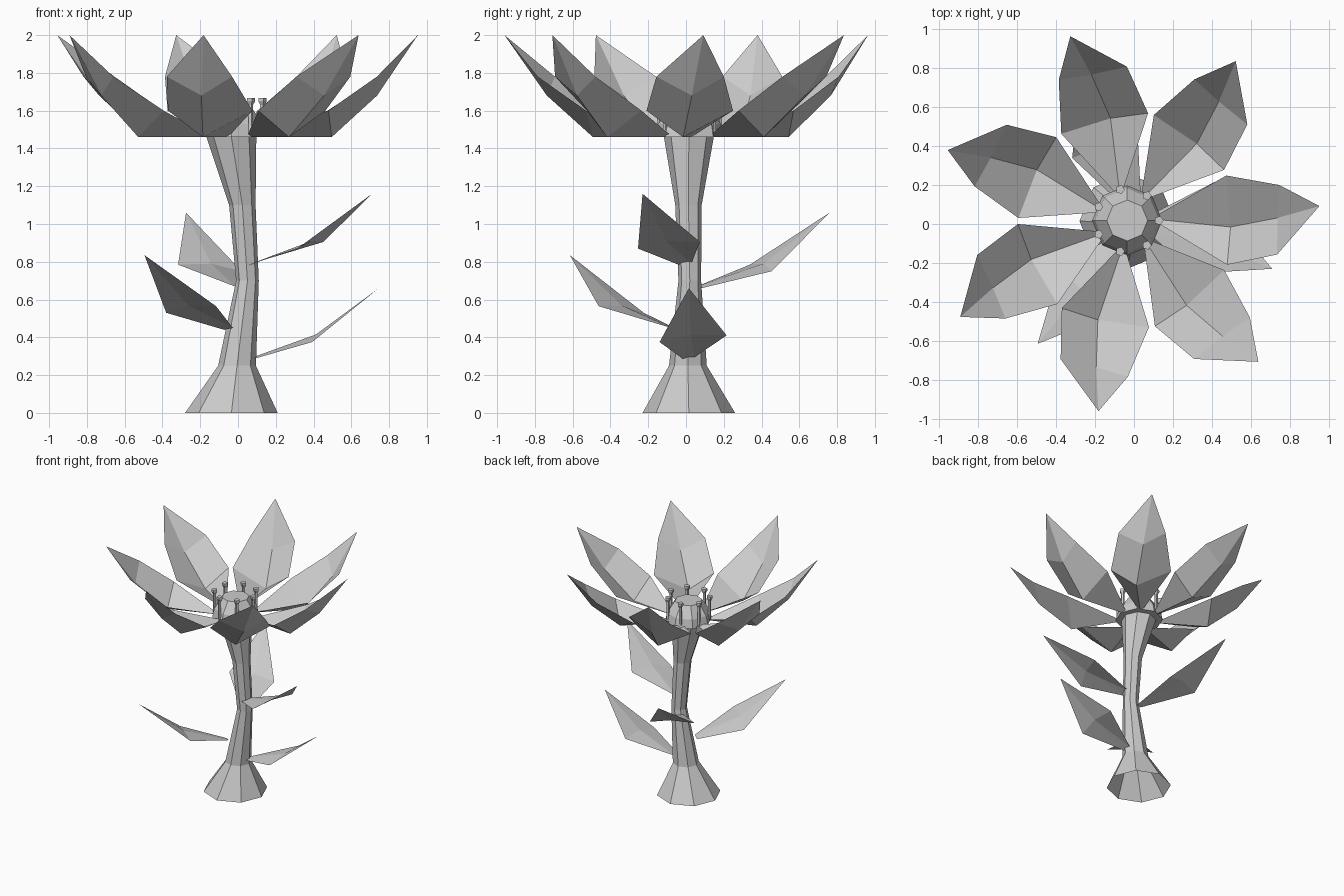
import bpy
import bmesh
from math import cos, sin, tau, radians
from mathutils import Vector, Matrix

cube = bpy.data.objects.get("Cube")
if cube:
    bpy.data.objects.remove(cube)

grey = bpy.data.materials.new("plain_grey")
grey.use_nodes = True
grey.diffuse_color = (0.6, 0.6, 0.6, 1)
grey.node_tree.nodes["Principled BSDF"].inputs["Base Color"].default_value = (0.6, 0.6, 0.6, 1)

CENTRE = Vector((-0.035, 0.018, 0))
PETALS = 7


def make_object(name, points, faces, place=Matrix()):
    mesh = bpy.data.meshes.new(name)
    mesh.from_pydata([place @ Vector(p) for p in points], [], faces)
    mesh.materials.append(grey)
    obj = bpy.data.objects.new(name, mesh)
    bpy.context.collection.objects.link(obj)
    return obj


def loft(name, rings, sides, cap_top=True, cap_bottom=False):
    """Skin a tube through rings given as (x, y, z, radius)."""
    bm = bmesh.new()
    loops = [[bm.verts.new((x + r * cos(tau * i / sides), y + r * sin(tau * i / sides), z))
              for i in range(sides)] for x, y, z, r in rings]
    for low, high in zip(loops, loops[1:]):
        for i in range(sides):
            j = (i + 1) % sides
            bm.faces.new((low[i], low[j], high[j], high[i]))
    if cap_top:
        bm.faces.new(loops[-1])
    if cap_bottom:
        bm.faces.new(loops[0][::-1])
    mesh = bpy.data.meshes.new(name)
    bm.to_mesh(mesh)
    bm.free()
    mesh.materials.append(grey)
    obj = bpy.data.objects.new(name, mesh)
    bpy.context.collection.objects.link(obj)
    return obj


# Bent stem with a flared, open foot
loft("stem", [(-0.035, 0.015, 0, 0.245), (-0.005, 0.01, 0.25, 0.1),
              (0.05, 0.02, 0.7, 0.06), (0.023, 0.013, 1.1, 0.07),
              (-0.035, 0.015, 1.46, 0.132)], 8, cap_top=False)

# Flower heart
cx, cy, _ = CENTRE
loft("flower_heart", [(cx, cy, 1.46, 0.18), (cx, cy, 1.53, 0.165),
                      (cx, cy, 1.62, 0.105)], 8, cap_bottom=True)

# Cupped petals: right edge, keel and left edge, closing on a base and a tip
petal_points = [(0.12, 0, 1.46),
                (0.495, -0.265, 1.6), (0.527, -0.073, 1.46), (0.525, 0.192, 1.6),
                (0.755, -0.232, 1.78), (0.77, -0.045, 1.68), (0.793, 0.123, 1.78),
                (0.99, 0, 2.0)]
petal_faces = [(0, 1, 2), (0, 2, 3), (1, 4, 5, 2), (2, 5, 6, 3), (4, 7, 5), (5, 7, 6)]
for i in range(PETALS):
    turn = Matrix.Translation(CENTRE) @ Matrix.Rotation(radians(4.3) + tau * i / PETALS, 4, "Z")
    make_object(f"petal_{i + 1}", petal_points, petal_faces, turn)

# Stamens with flared heads around the heart
for i in range(PETALS):
    a = tau * i / PETALS
    x, y = cx + 0.163 * cos(a), cy + 0.163 * sin(a)
    loft(f"stamen_{i + 1}", [(x, y, 1.48, 0.013), (x, y, 1.63, 0.013),
                             (x, y, 1.65, 0.024), (x, y, 1.667, 0.024)], 5, cap_bottom=True)

# Leaves: base and tip, with blade widths measured across that line
leaves = {"left_front_leaf": ((-0.05, -0.06, 0.44), (-0.495, -0.615, 0.835)),
          "back_leaf": ((0.01, 0.07, 0.66), (-0.275, 0.76, 1.06)),
          "upper_side_leaf": ((0.06, 0, 0.78), (0.71, -0.23, 1.16)),
          "lower_side_leaf": ((0.08, 0.015, 0.285), (0.745, 0.015, 0.66))}
leaf_faces = [(0, 2, 3), (0, 3, 1), (1, 3, 4), (2, 5, 3), (3, 5, 4)]
up = Vector((0, 0, 1))
for name, (base, tip) in leaves.items():
    base, tip = Vector(base), Vector(tip)
    along = tip - base
    along.z = 0
    reach = along.length
    along.normalize()
    across = up.cross(along)

    def at(r, t, rise):
        return base + along * r * reach + across * t + up * rise

    make_object(name, [at(0, -0.03, 0), at(0, 0.03, 0.01),
                       at(0.47, -0.155, 0.09), at(0.5, 0.01, 0.13),
                       at(0.5, 0.2, 0.125), tip],
                leaf_faces)
